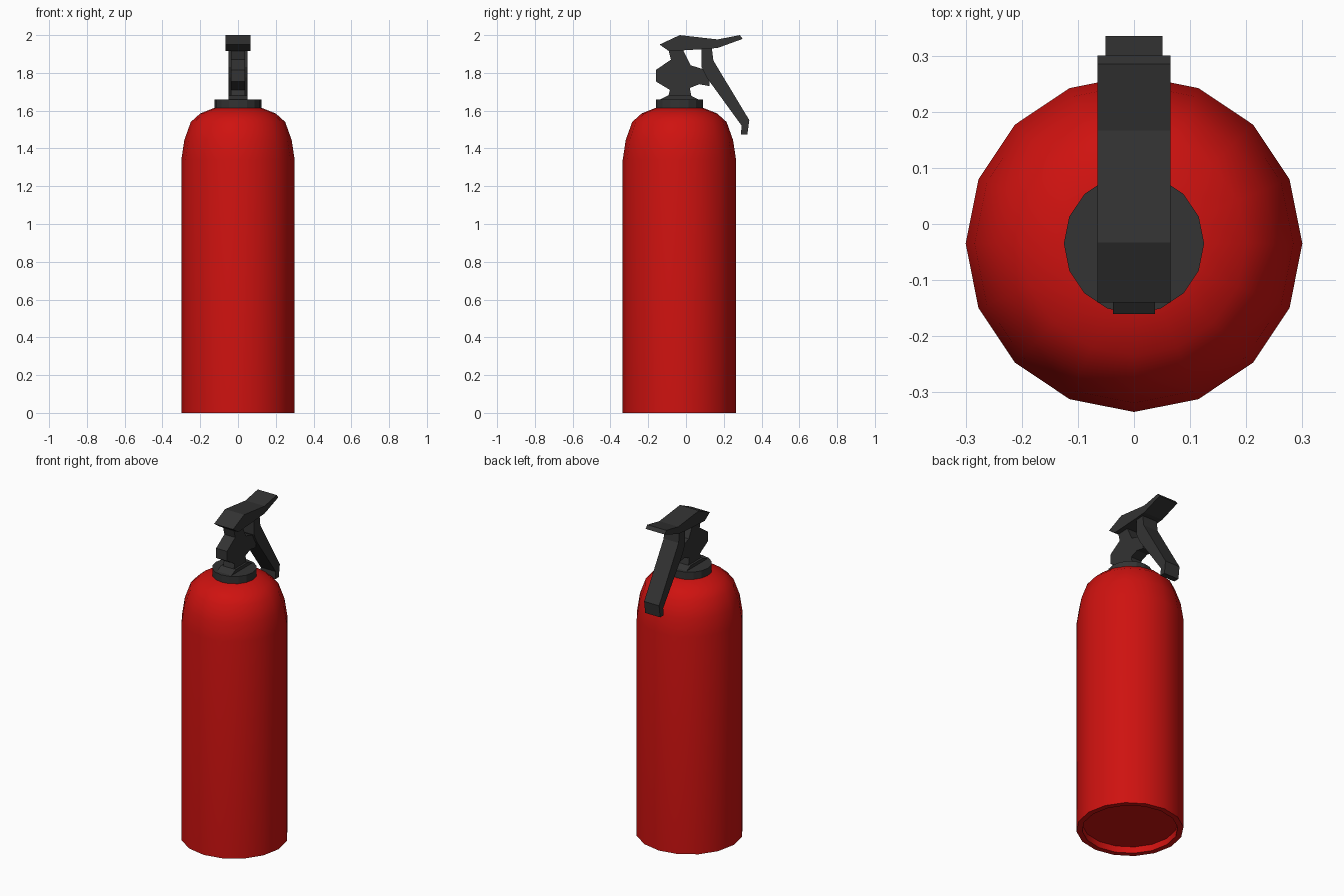
import bpy, bmesh, math

if "Cube" in bpy.data.objects:
    bpy.data.objects.remove(bpy.data.objects["Cube"])

CY = -0.035  # axis of the tank and collar


def material(name, rgb):
    m = bpy.data.materials.new(name)
    m.diffuse_color = (*rgb, 1)
    m.use_nodes = True
    m.node_tree.nodes["Principled BSDF"].inputs["Base Color"].default_value = m.diffuse_color
    return m


RED = material("red_paint", (0.62, 0.006, 0.005))
DARK = material("dark_plastic", (0.033, 0.033, 0.033))


def finish(name, bm, mat):
    bmesh.ops.recalc_face_normals(bm, faces=bm.faces)
    me = bpy.data.meshes.new(name)
    bm.to_mesh(me)
    bm.free()
    me.materials.append(mat)
    ob = bpy.data.objects.new(name, me)
    bpy.context.collection.objects.link(ob)
    return ob


def lathe(name, profile, mat, sides=16):
    """Revolve (radius, z) points around the tank axis and cap both ends."""
    bm = bmesh.new()
    rings = []
    for r, z in profile:
        rings.append([bm.verts.new((r * math.cos(2 * math.pi * i / sides),
                                    CY + r * math.sin(2 * math.pi * i / sides), z))
                      for i in range(sides)])
    for a, b in zip(rings, rings[1:]):
        for i in range(sides):
            j = (i + 1) % sides
            bm.faces.new((a[i], a[j], b[j], b[i]))
    bm.faces.new(rings[0])
    bm.faces.new(rings[-1])
    return finish(name, bm, mat)


def plate(name, outline, half_width, mat):
    """Extrude a side outline of (y, z) points across x."""
    bm = bmesh.new()
    face = bm.faces.new([bm.verts.new((-half_width, y, z)) for y, z in outline])
    ext = bmesh.ops.extrude_face_region(bm, geom=[face], use_keep_orig=True)
    for v in ext["geom"]:
        if isinstance(v, bmesh.types.BMVert):
            v.co.x = half_width
    return finish(name, bm, mat)


# Tank with domed shoulder and recessed base
tank = lathe("tank", [(0.268, 0.04), (0.268, 0), (0.30, 0), (0.30, 1.34), (0.284, 1.445),
                      (0.25, 1.54), (0.20, 1.585), (0.125, 1.615)], RED)
bpy.context.view_layer.objects.active = tank
tank.select_set(True)
bpy.ops.object.shade_smooth_by_angle(angle=math.radians(40))

# Collar on top of the tank
lathe("collar", [(0.125, 1.612), (0.125, 1.66)], DARK)

# Flared foot of the valve
plate("valve_foot", [(-0.145, 1.655), (0.075, 1.655), (0.025, 1.68), (-0.095, 1.68)], 0.05, DARK)

# Valve block with nozzle stub
plate("valve", [(-0.095, 1.67), (0.03, 1.67), (0.02, 1.72), (0.07, 1.74), (0.125, 1.73),
                (0.12, 1.80), (0.09, 1.82), (0.025, 1.84), (-0.02, 1.93), (-0.095, 1.93),
                (-0.08, 1.87), (-0.16, 1.815), (-0.16, 1.755), (-0.085, 1.71)], 0.037, DARK)

# Top squeeze handle
plate("top_handle", [(-0.14, 1.95), (-0.033, 2.0), (0.167, 1.977), (0.285, 2.0), (0.30, 1.98),
                     (0.167, 1.932), (0.08, 1.925), (-0.09, 1.915)], 0.065, DARK)

# Lower carrying handle
plate("lower_handle", [(0.083, 1.93), (0.137, 1.93), (0.145, 1.865), (0.335, 1.55), (0.325, 1.475),
                       (0.29, 1.475), (0.295, 1.52), (0.11, 1.775), (0.083, 1.83)], 0.051, DARK)
